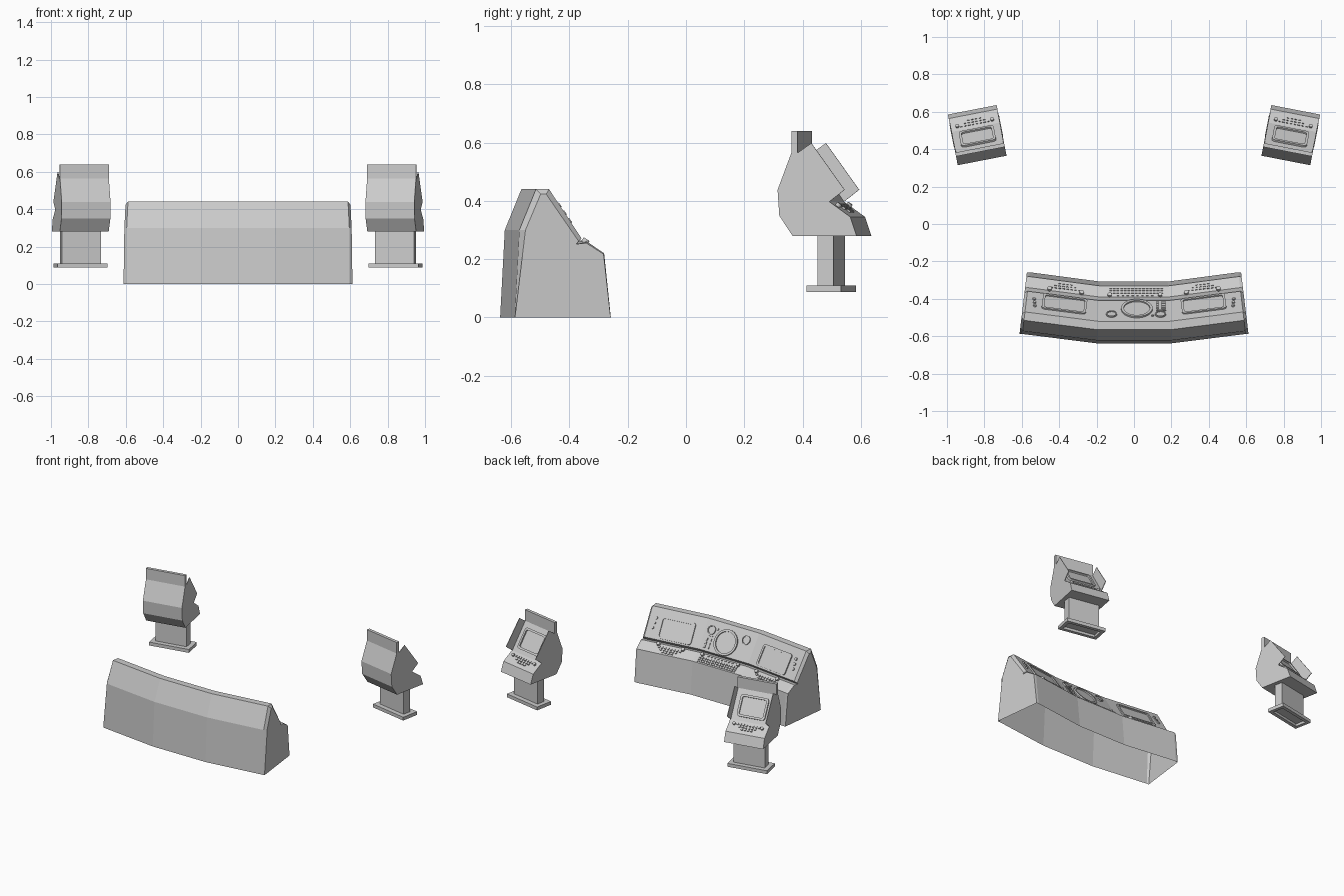
import bpy, bmesh, math
from mathutils import Vector, Matrix

if "Cube" in bpy.data.objects:
    bpy.data.objects.remove(bpy.data.objects["Cube"])


def finish(name, bm):
    bmesh.ops.recalc_face_normals(bm, faces=bm.faces)
    me = bpy.data.meshes.new(name)
    bm.to_mesh(me)
    bm.free()
    ob = bpy.data.objects.new(name, me)
    bpy.context.collection.objects.link(ob)
    return ob


def loft(bm, rings, mat=Matrix(), closed=True, caps=(True, True)):
    """Skin a list of point rings, optionally capping the two ends."""
    vs = [[bm.verts.new(mat @ Vector(p)) for p in r] for r in rings]
    n = len(vs[0])
    for a, b in zip(vs, vs[1:]):
        for i in range(n if closed else n - 1):
            j = (i + 1) % n
            bm.faces.new((a[i], a[j], b[j], b[i]))
    if caps[0]:
        bm.faces.new(vs[0][::-1])
    if caps[1]:
        bm.faces.new(vs[-1])


def rrect(w, h, r=0.0, n=3):
    if r <= 0:
        return [(sx * w / 2, sy * h / 2) for sx, sy in ((1, 1), (-1, 1), (-1, -1), (1, -1))]
    pts = []
    for k, (sx, sy) in enumerate(((1, 1), (-1, 1), (-1, -1), (1, -1))):
        for i in range(n + 1):
            a = math.pi / 2 * (k + i / n)
            pts.append((sx * (w / 2 - r) + r * math.cos(a), sy * (h / 2 - r) + r * math.sin(a)))
    return pts


def circle(r, n=12):
    return [(r * math.cos(2 * math.pi * i / n), r * math.sin(2 * math.pi * i / n)) for i in range(n)]


def lift(outline, z):
    return [(x, y, z) for x, y in outline]


def bezel(bm, outer, inner, mat, h=0.007, depth=0.005):
    loft(bm, [lift(outer, -0.002), lift(outer, h), lift(inner, h), lift(inner, h - depth)],
         mat, caps=(False, True))


def button(bm, outline, mat, h=0.007):
    loft(bm, [lift(outline, -0.002), lift(outline, h)], mat, caps=(False, True))


def panel(a, b, c):
    """Sloped plane: a->b runs along its width, c lies up the slope.
    Returns a function giving the placement matrix at plan position (x, y)."""
    a, b, c = Vector(a), Vector(b), Vector(c)
    u = (b - a).normalized()
    n = u.cross(c - a).normalized()
    if n.z < 0:
        n, u = -n, -u
    v = n.cross(u)

    def at(x, y):
        z = a.z - (n.x * (x - a.x) + n.y * (y - a.y)) / n.z
        m = Matrix((u, v, n)).transposed().to_4x4()
        m.translation = (x, y, z)
        return m
    return at


# ---- Main console: three-part curved shell, open underneath ----
BACK = -0.638
PROFILE = [(BACK, 0), (-0.622, .3), (-0.565, .44), (-0.52, .44), (-0.409, .272),
           (-0.425, .252), (-0.39, .26), (-0.331, .22), (-0.308, 0)]
CAP = [(BACK, 0), (-0.602, .3), (-0.55, .423), (-0.531, .423), (-0.42, .262),
       (-0.427, .252), (-0.393, .255), (-0.334, .217), (-0.31, 0)]


def section(prof, x, taper, dy):
    s = 1 if x > 0 else -1
    return [(x - s * taper * (y - BACK), y + dy, z) for y, z in prof]


def end(s):
    return section(CAP, s * .612, .12, .051), section(PROFILE, s * .597, .12, .05)


joint = {s: section(PROFILE, s * .2, .06, 0) for s in (-1, 1)}
bm = bmesh.new()
loft(bm, [*end(-1), joint[-1], joint[1], *end(1)[::-1]], closed=False)
finish("console_shell", bm)


def key_cluster(bm, at, cx, cy, slope, dx, dy, rows, size):
    """Small keys in centred rows that follow the panel."""
    for r, count in enumerate(rows):
        for i in range(count):
            ox = (i - (count - 1) / 2) * dx
            button(bm, rrect(size, size), at(cx + ox, cy + slope * ox + r * dy), .006)


# Centre instruments
J0, J1 = joint[-1], joint[1]
up = panel(J0[4], J1[4], J0[3])
low = panel(J0[7], J1[7], J0[6])
bm = bmesh.new()
bezel(bm, circle(.084, 32), circle(.07, 32), up(.015, -.456), .01, .008)
for x in (-.12, .142):
    bezel(bm, circle(.029, 20), circle(.023, 20), up(x, -.484), .008)
finish("centre_dials", bm)

bm = bmesh.new()
for i in range(3):
    for x in (.125, .158):
        button(bm, rrect(.02 if x > .14 else .01, .016), up(x, -.423 - .013 * i))
button(bm, rrect(.05, .006), up(.145, -.464))
button(bm, circle(.006), up(.1, -.492))
for r in range(3):
    for i in range(15):
        button(bm, rrect(.014, .011), low(-.125 + i * .0195, -.342 - .012 * r), .005)
for x in (-.13, .14):
    button(bm, circle(.011), low(x, -.382), .014)
for i in range(8):
    button(bm, rrect(.012, .006), low(-.085 + i * .026, -.382), .005)
finish("centre_keys", bm)

# Wing screens and controls
for s, side in ((-1, "left"), (1, "right")):
    E, J = end(s)[1], joint[s]
    up = panel(J[4], E[4], J[3])
    low = panel(J[7], E[7], J[6])
    k = .12 * s
    bm = bmesh.new()
    bezel(bm, rrect(.238, .142, .016), rrect(.212, .116, .01), up(s * .372, -.43), .008, .007)
    finish(side + "_wing_screen", bm)
    bm = bmesh.new()
    for i in range(3):
        button(bm, circle(.009), up(s * (.534 - .002 * i), -.402 - .018 * i))
    key_cluster(bm, low, s * .365, -.345, k, .021, .0125, (8, 6, 4), .012)
    for x in (.28, .452):
        button(bm, circle(.012), low(s * x, -.36 + .12 * (x - .36)), .014)
    finish(side + "_wing_keys", bm)

# ---- Two terminals on pedestals, turned toward the middle ----
HULL = [(-.099, .639), (-.078, .639), (-.078, .564), (.034, .397), (.107, .345),
        (.129, .28), (-.095, .28), (-.141, .349), (-.147, .438), (-.099, .564)]
CHEEK = [(-.078, .564), (-.029, .598), (.087, .438), (.034, .397)]
W = .133


def slab(bm, prof, x0, x1, mat):
    loft(bm, [[(x, y, z) for y, z in prof] for x in (x0, x1)], mat)


for s, side in ((-1, "left"), (1, "right")):
    M = Matrix.Translation((s * .84, .484, 0)) @ Matrix.Rotation(math.radians(-11 * s), 4, 'Z')
    bm = bmesh.new()
    slab(bm, HULL, -W, W, M)
    finish(side + "_terminal_hull", bm)

    bm = bmesh.new()
    slab(bm, CHEEK, -W, -W + .004, M)
    slab(bm, CHEEK, W - .004, W, M)
    finish(side + "_terminal_cheeks", bm)

    face = panel((-W, *HULL[3]), (W, *HULL[3]), (-W, *HULL[2]))
    desk = panel((-W, *HULL[4]), (W, *HULL[4]), (-W, *HULL[3]))
    bm = bmesh.new()
    bezel(bm, rrect(.19, .142, .018), rrect(.162, .114, .011), M @ face(0, -.02), .012, .01)
    finish(side + "_terminal_screen", bm)

    bm = bmesh.new()
    dk = lambda x, y: M @ desk(x, y)
    key_cluster(bm, dk, 0, .054, 0, .021, .0135, (8, 6, 4), .012)
    for x in (-.095, .095):
        button(bm, circle(.01), dk(x, .056), .012)
    finish(side + "_terminal_keys", bm)

    # Pedestal post and hollow foot
    T = M @ Matrix.Translation((0, .015, 0))
    bm = bmesh.new()
    post = rrect(.212, .056)
    loft(bm, [lift(post, .105), lift(post, .282)], T)
    finish(side + "_pedestal_post", bm)
    bm = bmesh.new()
    foot, hollow = rrect(.27, .12), rrect(.225, .075)
    loft(bm, [lift(foot, .11), lift(foot, .087), lift(hollow, .087), lift(hollow, .104)], T)
    finish(side + "_pedestal_foot", bm)
